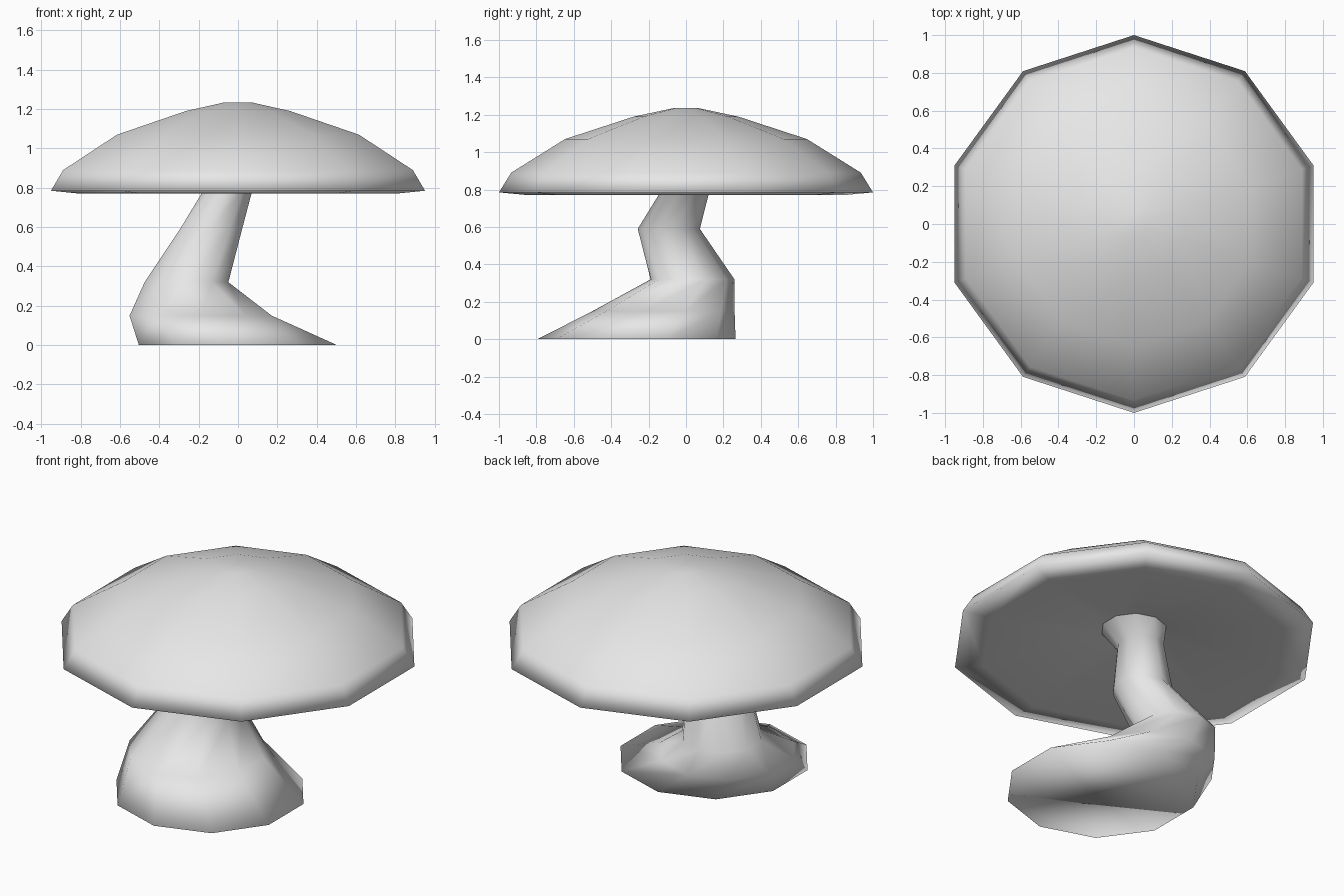
import bpy, bmesh, math

cube = bpy.data.objects.get("Cube")
if cube:
    bpy.data.objects.remove(cube, do_unlink=True)

SIDES = 10

# One plain grey for the whole model
grey = bpy.data.materials.new("light grey")
grey.use_nodes = True
colour = (0.8, 0.8, 0.8, 1)
grey.diffuse_color = colour
grey.node_tree.nodes["Principled BSDF"].inputs["Base Color"].default_value = colour


def loft(name, rings, close_start=False, close_end=False):
    """Skin ten-sided rings given as (x, y, z, radius), listed bottom to top."""
    bm = bmesh.new()
    loops = []
    for x, y, z, r in rings:
        angles = [math.radians(90) + math.tau * i / SIDES for i in range(SIDES)]
        loops.append([bm.verts.new((x + r * math.cos(a), y + r * math.sin(a), z))
                      for a in angles])
    for low, high in zip(loops, loops[1:]):
        for i in range(SIDES):
            j = (i + 1) % SIDES
            bm.faces.new((low[i], low[j], high[j], high[i]))
    if close_start:
        bm.faces.new(loops[0][::-1])
    if close_end:
        bm.faces.new(loops[-1])
    for face in bm.faces:
        face.smooth = True
    mesh = bpy.data.meshes.new(name)
    bm.to_mesh(mesh)
    bm.free()
    mesh.materials.append(grey)
    obj = bpy.data.objects.new(name, mesh)
    bpy.context.collection.objects.link(obj)
    return obj


# Cap: hollow underside, thin lip, then the dome
cap_profile = [(0.18, 0.88), (0.84, 0.77), (1.0, 0.785), (0.935, 0.89),
               (0.647, 1.07), (0.28, 1.19), (0.07, 1.235)]
loft("cap", [(0, 0, z, r) for r, z in cap_profile], close_end=True)

# Stem: wide foot, bent trunk, flare into the cap
loft("stem", [(0, -0.265, 0, 0.53),
              (-0.19, -0.12, 0.15, 0.38),
              (-0.262, 0.035, 0.32, 0.224),
              (-0.137, -0.092, 0.59, 0.166),
              (-0.05, -0.005, 0.79, 0.13),
              (0, 0, 0.88, 0.18)], close_start=True)
